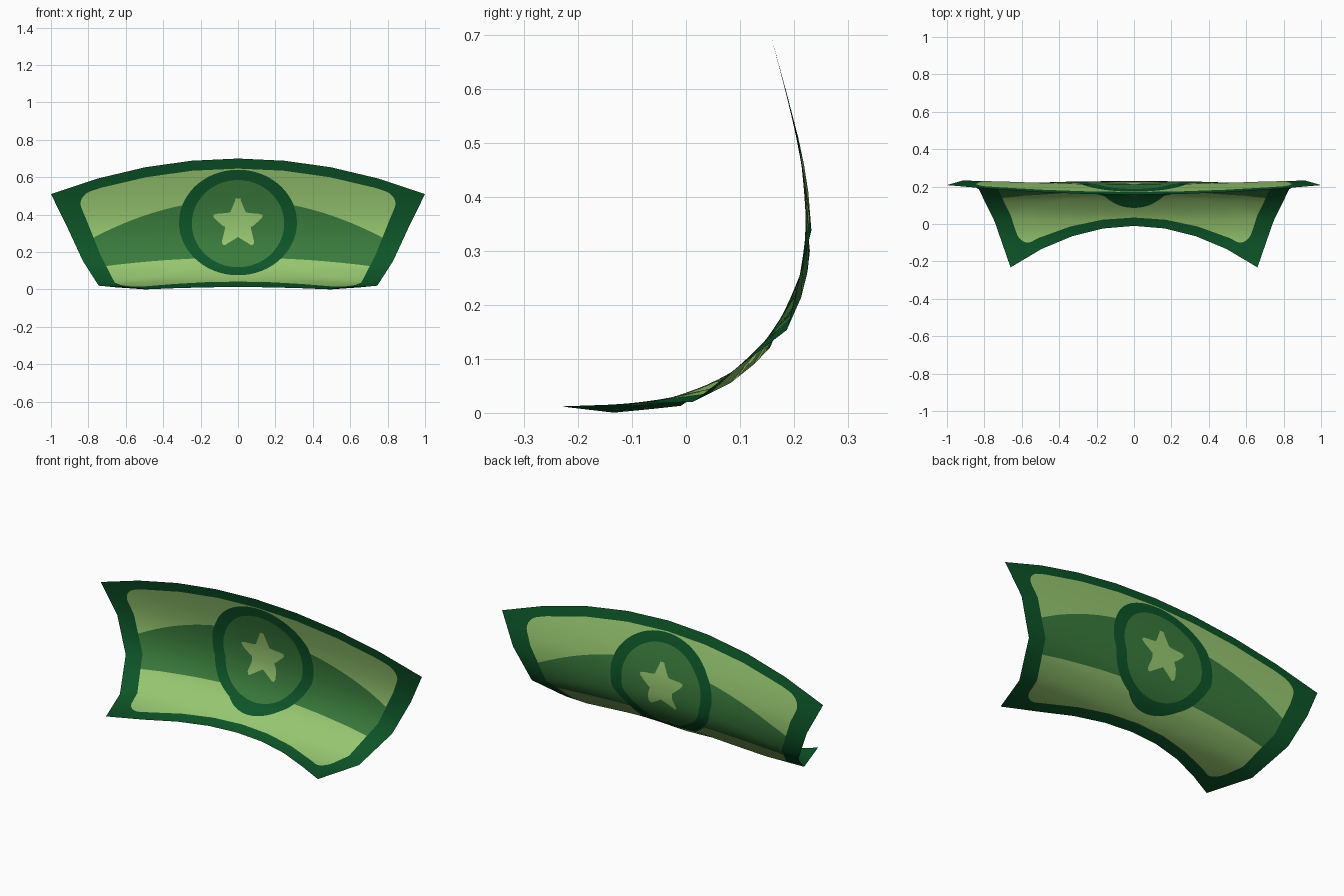
import bpy, bmesh, math
from mathutils import Vector

if "Cube" in bpy.data.objects:
    bpy.data.objects.remove(bpy.data.objects["Cube"])

COLS, ROWS, SUB = 8, 4, 15      # coarse facets, and how finely each is divided for the print

# Side profile of the bent sheet: (length along sheet, y, z)
PROFILE = [(0, -.232, .012), (.1, -.13, .0), (.22, -.01, .013), (.26, .03, .026),
           (.345, .105, .068), (.47, .19, .157), (.555, .222, .235), (.65, .233, .33),
           (.75, .225, .43), (.83, .208, .51), (.90, .19, .58), (1.02, .157, .70)]


def profile(s):
    s = min(max(s, 0), 1.02)
    for (s0, y0, z0), (s1, y1, z1) in zip(PROFILE, PROFILE[1:]):
        if s <= s1:
            t = (s - s0) / (s1 - s0)
            return y0 + (y1 - y0) * t, z0 + (z1 - z0) * t
    return PROFILE[-1][1:]


def length_at(u, v):
    low, high = .22 * (1 - u * u), 1.02 - .19 * u * u
    return low + (high - low) * v + .05 * u * u * math.sin(math.pi * v)


def corner(i, j):
    u, v = 2 * i / COLS - 1, j / ROWS
    y, z = profile(length_at(u, v))
    return Vector((u * (.66 + .34 * v), y, z))


CAGE = [[corner(i, j) for j in range(ROWS + 1)] for i in range(COLS + 1)]


def surface(u, v):
    """Point on the coarse faceted sheet, u in -1..1, v in 0..1."""
    a, b = (u + 1) / 2 * COLS, v * ROWS
    i, j = min(int(a + 1e-6), COLS - 1), min(int(b + 1e-6), ROWS - 1)
    left = CAGE[i][j].lerp(CAGE[i][j + 1], b - j)
    right = CAGE[i + 1][j].lerp(CAGE[i + 1][j + 1], b - j)
    return left.lerp(right, a - i)


def smooth_normal(u, v):
    s = length_at(u, v)
    (y0, z0), (y1, z1) = profile(s - .09), profile(s + .09)
    return Vector((0, z0 - z1, y1 - y0)).normalized()


# Printed shapes as fields: negative inside
def panel(u, v):
    dx, dv, r = abs(u) * .85 - .752 + .07, abs(v - .5) * .79 - .342 + .07, .07
    return math.hypot(max(dx, 0), max(dv, 0)) + min(max(dx, dv), 0) - r


def band_top(u, v):
    p = surface(u, v)
    return p.z - (.48 - .34 * p.x ** 2)


def band_bottom(u, v):
    p = surface(u, v)
    return .17 - .09 * p.x ** 2 - p.z


def oval(cz, a, b):
    def field(u, v):
        p = surface(u, v)
        return math.hypot(p.x / a, (p.z - cz) / b) - 1
    return field


def star(u, v):
    p = surface(u, v)
    x, z = p.x, p.z - .352
    rho, step = math.hypot(x, z), math.radians(72)
    ang = abs((math.atan2(x, z) + step / 2) % step - step / 2)
    tip = Vector((.16, 0))
    dent = Vector((.072 * math.cos(step / 2), .072 * math.sin(step / 2)))
    q, e = Vector((rho * math.cos(ang), rho * math.sin(ang))) - tip, dent - tip
    side = (e.y * q.x - e.x * q.y) / e.length
    return max(side, rho - .136)


ring, disc = oval(.358, .315, .282), oval(.352, .247, .233)


def colour_index(u, v):
    if star(u, v) < 0:
        return 0
    if disc(u, v) < 0:
        return 1
    if ring(u, v) < 0 or panel(u, v) > 0:
        return 2
    return 1 if max(band_top(u, v), band_bottom(u, v)) < 0 else 0


# Flat sheet in (u, v)
bm = bmesh.new()
nu, nv = COLS * SUB, ROWS * SUB
grid = [[bm.verts.new((2 * i / nu - 1, j / nv, 0)) for j in range(nv + 1)] for i in range(nu + 1)]
for i in range(nu):
    for j in range(nv):
        bm.faces.new((grid[i][j], grid[i + 1][j], grid[i + 1][j + 1], grid[i][j + 1]))


# Cut the outline of each printed shape into the faces
def cut(field):
    val = {v: field(v.co.x, v.co.y) for v in bm.verts}
    new = []
    for e in list(bm.edges):
        a, b = e.verts
        fa, fb = val[a], val[b]
        if (fa > 0) != (fb > 0):
            t = min(max(fa / (fa - fb), .03), .97)
            new.append(bmesh.utils.edge_split(e, a, t)[1])
    bmesh.ops.connect_verts(bm, verts=new)


for field in (panel, band_top, band_bottom, ring, disc, star):
    cut(field)

for f in bm.faces:
    c = f.calc_center_median()
    f.material_index = colour_index(c.x, c.y)
    f.smooth = True

# Bend the sheet into its final shape
bm.verts.index_update()
normals = []
for v in bm.verts:
    u, w = v.co.x, v.co.y
    normals.append(smooth_normal(u, w))
    v.co = surface(u, w)

mesh = bpy.data.meshes.new("curved_sheet")
bm.to_mesh(mesh)
bm.free()
for name, col in (("light_green", (.31, .575, .165, 1)), ("mid_green", (.042, .195, .045, 1)),
                  ("dark_green", (.004, .09, .021, 1))):
    m = bpy.data.materials.new(name)
    m.diffuse_color = col
    m.use_nodes = True
    m.node_tree.nodes["Principled BSDF"].inputs["Base Color"].default_value = m.diffuse_color
    mesh.materials.append(m)
mesh.normals_split_custom_set_from_vertices(normals)
sheet = bpy.data.objects.new("curved_sheet", mesh)
bpy.context.collection.objects.link(sheet)
